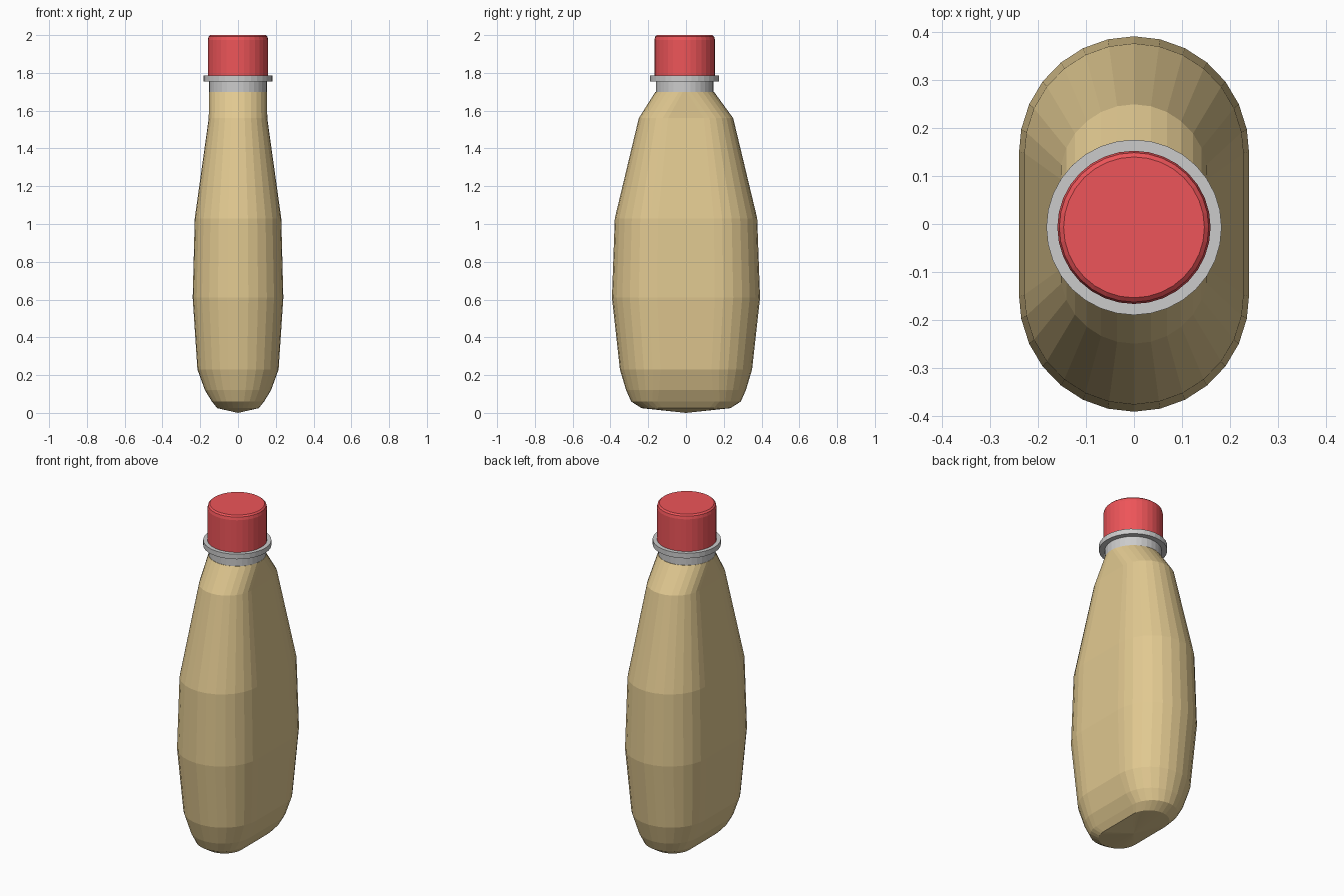
import bpy, bmesh
from math import sin, cos, pi, radians

if "Cube" in bpy.data.objects:
    bpy.data.objects.remove(bpy.data.objects["Cube"])


def material(name, rgb):
    m = bpy.data.materials.new(name)
    m.diffuse_color = (*rgb, 1)
    m.use_nodes = True
    m.node_tree.nodes["Principled BSDF"].inputs["Base Color"].default_value = m.diffuse_color
    return m


def stadium(hx, hy, n=13):
    # two round ends joined by straight sides
    off = hy - hx
    start = 11
    arc = [radians(start + i * (180 - 2 * start) / (n - 1)) for i in range(n)]
    half = [(hx * cos(a), off + hx * sin(a)) for a in arc]
    half = [(hx, off)] + half + [(-hx, off)]
    if off < 0.01:  # circular ring: keep side points apart
        half[0], half[-1] = (hx, 0.01), (-hx, 0.01)
    return half + [(-x, -y) for x, y in half]


def circle(r, n=32):
    return [(r * cos(2 * pi * i / n), r * sin(2 * pi * i / n)) for i in range(n)]


def loft(name, rings, mat=None, bottom_tip=None):
    # rings: list of (outline, z, y centre)
    bm = bmesh.new()
    loops = [[bm.verts.new((x, y + cy, z)) for x, y in pts] for pts, z, cy in rings]
    n = len(loops[0])
    for lo, hi in zip(loops, loops[1:]):
        for i in range(n):
            j = (i + 1) % n
            bm.faces.new((lo[i], lo[j], hi[j], hi[i]))
    if bottom_tip is None:
        bm.faces.new(loops[0][::-1])
    else:
        tip = bm.verts.new(bottom_tip)
        for i in range(n):
            bm.faces.new((tip, loops[0][(i + 1) % n], loops[0][i]))
    bm.faces.new(loops[-1])
    bmesh.ops.recalc_face_normals(bm, faces=bm.faces)
    me = bpy.data.meshes.new(name)
    bm.to_mesh(me)
    bm.free()
    ob = bpy.data.objects.new(name, me)
    bpy.context.collection.objects.link(ob)
    if mat:
        me.materials.append(mat)
    return ob


tan = material("tan", (0.75, 0.58, 0.28))
red = material("red", (0.85, 0.09, 0.10))
NECK_Y = -0.007

# Flattened bottle body: z, half width, half depth, y centre
body = [(0.025, 0.11, 0.235, 0), (0.06, 0.138, 0.29, 0), (0.12, 0.175, 0.317, 0),
        (0.23, 0.215, 0.35, 0), (0.61, 0.24, 0.392, 0), (1.03, 0.229, 0.377, 0),
        (1.56, 0.155, 0.25, 0), (1.70, 0.154, 0.155, NECK_Y)]
loft("bottle_body", [(stadium(hx, hy), z, cy) for z, hx, hy, cy in body],
     tan, bottom_tip=(0, 0, 0))

# Neck with its collar ring
neck = [(0.153, 1.695), (0.153, 1.755), (0.183, 1.755), (0.183, 1.785), (0.15, 1.785)]
loft("neck_collar", [(circle(r), z, NECK_Y) for r, z in neck])

# Screw cap with a small bevel on the top
cap = [(0.16, 1.785), (0.16, 1.975), (0.156, 1.992), (0.147, 2.0)]
loft("screw_cap", [(circle(r), z, NECK_Y) for r, z in cap], red)
